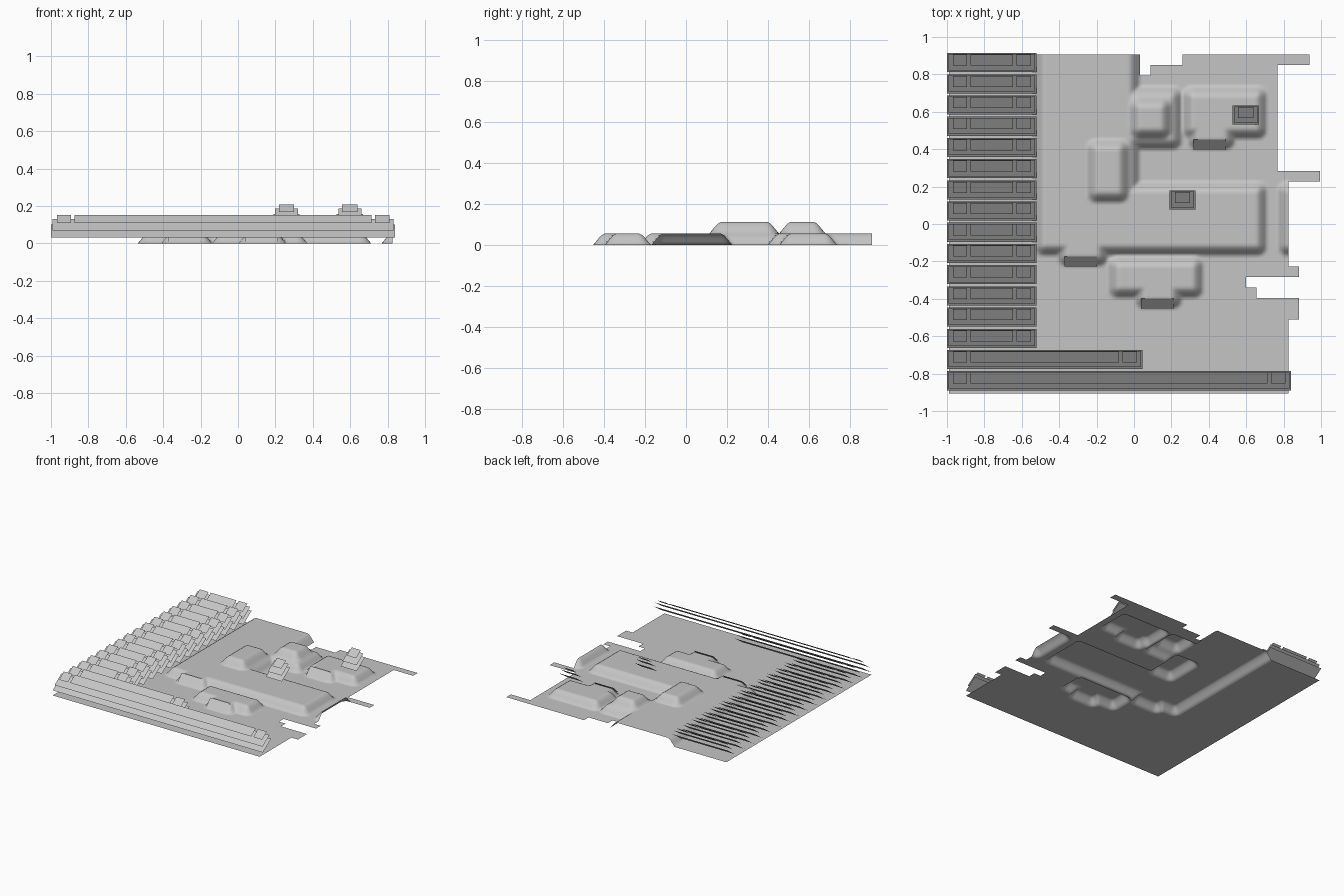
import bpy, bmesh, math

if "Cube" in bpy.data.objects:
    bpy.data.objects.remove(bpy.data.objects["Cube"])

H = 0.0567                 # half map tile, also the cliff height
X0, Y0 = -0.9892, -0.9072  # front left corner of the map
SUB = 4                    # grid cells per half tile

stone = bpy.data.materials.new("grey")
stone.diffuse_color = (0.56, 0.56, 0.56, 1)
stone.use_nodes = True
stone.node_tree.nodes["Principled BSDF"].inputs["Base Color"].default_value = stone.diffuse_color


def finish(name, bm):
    me = bpy.data.meshes.new(name)
    bm.to_mesh(me)
    bm.free()
    me.materials.append(stone)
    ob = bpy.data.objects.new(name, me)
    bpy.context.collection.objects.link(ob)
    return ob


# Raised areas in half tiles: (left, front, right, back)
LEVEL_1 = [
    (8, 13, 18, 40), (8, 13, 30, 20),                  # main plateau
    (15, 23, 22, 29), (22, 24, 30, 29),                # back mounds
    (15, 9, 24, 13), (31, 13, 40, 20),                 # front mound, east cliff
    (22.5, 23, 27, 26), (17.5, 8, 22, 11), (10.2, 12, 15, 15),  # cave porches
]
LEVEL_2 = [(13, 18, 17, 24), (17, 24, 21, 28)]         # upper knolls

# Ground extent in half tiles
GROUND = [
    (0, 0, 32, 7), (0, 7, 33, 9), (0, 9, 29, 10), (0, 10, 28, 11),
    (0, 11, 33, 12), (0, 12, 32, 20), (0, 20, 35, 21), (0, 21, 31, 30),
    (0, 30, 18, 31), (19, 30, 31, 31), (0, 31, 18, 32), (22, 31, 34, 32),
]


def rise(u, v, rects):
    """Height share of a bevelled, round-cornered block at a map point."""
    best = 0
    for l, f, r, b in rects:
        dx, dy = min(u - l, r - u), min(v - f, b - v)
        if dx <= 0 or dy <= 0:
            continue
        d = min(dx, dy)
        if dx < 1 and dy < 1:
            d = 1 - math.hypot(1 - dx, 1 - dy)
        if d > 0:
            best = max(best, min(1.2 * d, 0.84 + (d - 0.7) * 0.5334, 1))
    return best


# Terrain sheet with stepped cliffs
bm = bmesh.new()
verts = {}


def point(i, j):
    if (i, j) not in verts:
        u, v = i / SUB, j / SUB
        z = H * (rise(u, v, LEVEL_1) + rise(u, v, LEVEL_2))
        verts[i, j] = bm.verts.new((X0 + u * H, Y0 + v * H, z))
    return verts[i, j]


for i in range(35 * SUB):
    for j in range(32 * SUB):
        u, v = (i + 0.5) / SUB, (j + 0.5) / SUB
        if any(l < u < r and f < v < b for l, f, r, b in GROUND):
            f = bm.faces.new([point(i, j), point(i + 1, j),
                              point(i + 1, j + 1), point(i, j + 1)])
            f.smooth = True
finish("terrain", bm)


def sheet(bm, x0, x1, y0, y1, z0, z1):
    """Flat sheet that leans back from its front edge."""
    bm.faces.new([bm.verts.new(c) for c in
                  ((x0, y0, z0), (x1, y0, z0), (x1, y1, z1), (x0, y1, z1))])


def tree_layers(name, x0, x1, top, base=0.0):
    """Three stacked leaning sheets, the top one split into crowns."""
    bm = bmesh.new()
    sheet(bm, x0, x1, top - 0.102, top, base + 0.03, base + 0.10)
    sheet(bm, x0 + 0.009, x1 - 0.009, top - 0.092, top - 0.006,
          base + 0.07, base + 0.13)
    if x1 - x0 < 0.2:
        crowns = [(x0 + 0.03, x1 - 0.03)]
    else:
        crowns = [(x0 + 0.031, x0 + 0.108), (x0 + 0.127, x1 - 0.127),
                  (x1 - 0.108, x1 - 0.031)]
    for a, b in crowns:
        sheet(bm, a, b, top - 0.067, top - 0.008, base + 0.11, base + 0.152)
    finish(name, bm)


# Tree rows along the west side and the front
for k in range(16):
    right = {14: 0.046, 15: 0.84}.get(k, -0.521)
    tree_layers(f"tree_row_{k + 1}", -1.0, right, 0.914 - 2 * H * k)

# Single trees on the plateau
tree_layers("plateau_tree", 0.19, 0.33, 0.18, H)
tree_layers("mound_tree", 0.527, 0.668, 0.633, H)

# Cave doors leaning on the porch slopes
for n, (x, v) in enumerate(((0.405, 23), (0.125, 8), (-0.284, 12))):
    y = Y0 + v * H
    bm = bmesh.new()
    sheet(bm, x - 0.087, x + 0.087, y, y + 0.054, 0.01, 0.064)
    finish(f"cave_door_{n + 1}", bm)
